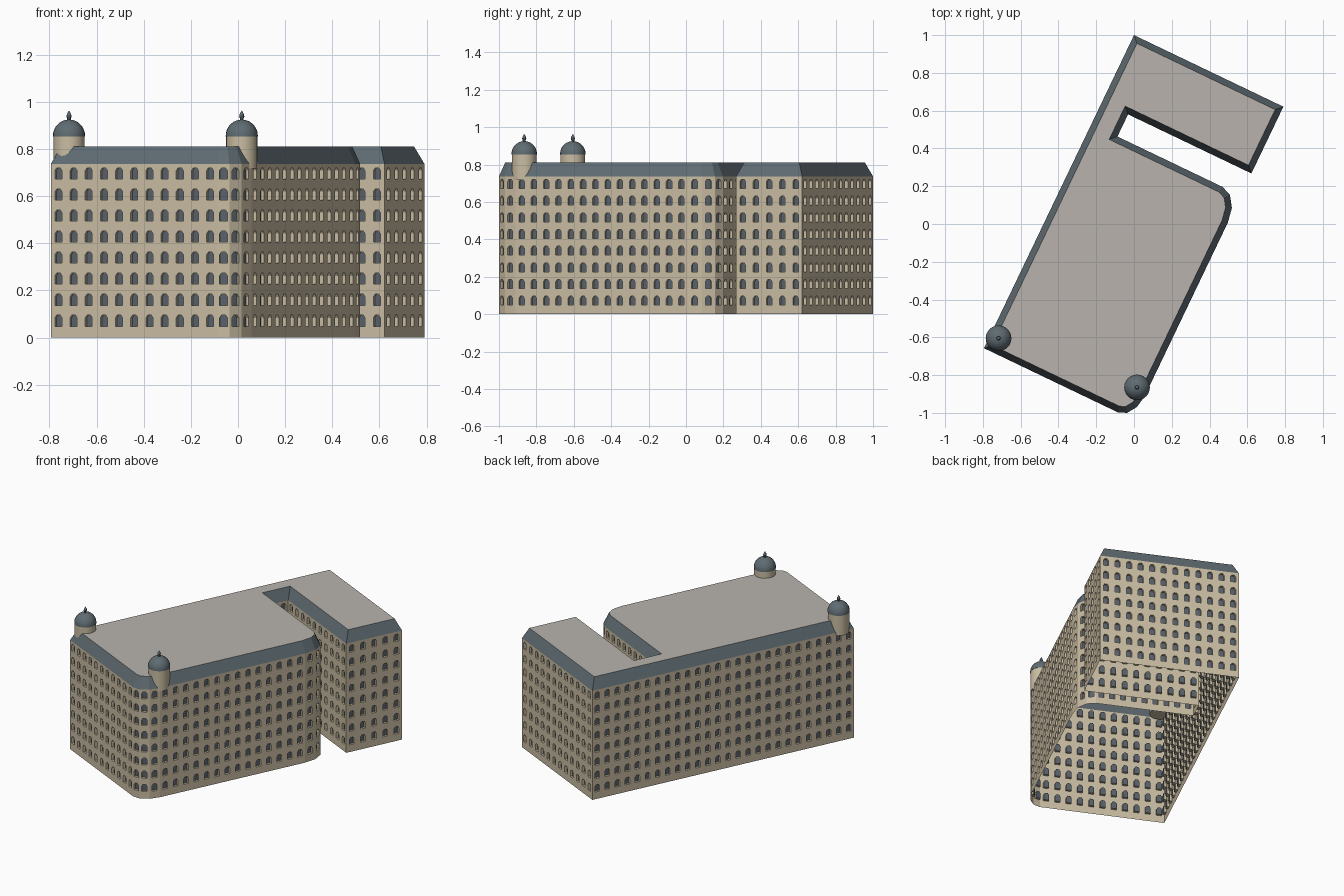
import bpy, bmesh, math
from mathutils import Vector

if "Cube" in bpy.data.objects:
    bpy.data.objects.remove(bpy.data.objects["Cube"])

def material(name, rgb):
    m = bpy.data.materials.new(name)
    m.diffuse_color = (*rgb, 1)
    m.use_nodes = True
    m.node_tree.nodes["Principled BSDF"].inputs["Base Color"].default_value = m.diffuse_color
    return m

STONE = material("sandstone", (0.59, 0.51, 0.365))
GLASS = material("window_glass", (0.10, 0.12, 0.145))
SLATE = material("slate", (0.115, 0.15, 0.17))
FLAT = material("flat_roof", (0.48, 0.45, 0.415))

def make_object(name, bm, mats, smooth=False):
    me = bpy.data.meshes.new(name)
    bm.to_mesh(me)
    bm.free()
    for m in mats:
        me.materials.append(m)
    ob = bpy.data.objects.new(name, me)
    bpy.context.collection.objects.link(ob)
    if smooth:
        bpy.ops.object.select_all(action='DESELECT')
        ob.select_set(True)
        bpy.context.view_layer.objects.active = ob
        bpy.ops.object.shade_smooth_by_angle(angle=math.radians(40))
    return ob

# Footprint in block coordinates: s across the block, t along it, corner at (0, 1)
ANG = math.radians(-25.6)
U = Vector((math.cos(ANG), math.sin(ANG), 0))
V = Vector((-math.sin(ANG), math.cos(ANG), 0))
ORIGIN = Vector((0, 1, 0))
W, L = 0.877, 1.838
EAVE, TOP, INSET = 0.737, 0.811, 0.033

def world(s, t, z=0):
    return ORIGIN + U * s + V * t + Vector((0, 0, z))

def arc(cs, ct, rs, rt, a0):
    return [(cs + rs * math.cos(math.radians(a0 + 30 * i)),
             ct + rt * math.sin(math.radians(a0 + 30 * i))) for i in range(4)]

outline = [(0, 0), (0, -L)]
outline += arc(W - 0.092, -L + 0.138, 0.092, 0.138, -90)   # rounded street corner
outline += arc(W - 0.107, -0.68, 0.107, 0.158, 0)          # rounded courtyard corner
outline += [(0.153, -0.522), (0.153, -0.392), (W, -0.392), (W, 0)]
pts = [world(s, t) for s, t in outline]
N = len(pts)

# Walls: every cell holds a recessed arched window
ROWS, PITCH, Z0 = 8, 0.0892, 0.072
HW, HH, DEPTH = 0.0165, 0.024, 0.0155
bm = bmesh.new()

def face(coords, mat):
    f = bm.faces.new([bm.verts.new(c) for c in coords])
    f.material_index = mat

for i in range(N):
    a, b = pts[i], pts[(i + 1) % N]
    length = (b - a).length
    d = (b - a) / length
    inward = Vector((-d.y, d.x, 0))
    cols = max(1, round(length / 0.0714 - 0.1))
    cw = length / cols
    for c in range(cols):
        for r in range(ROWS):
            zc = Z0 + r * PITCH
            lo = 0 if r == 0 else zc - PITCH / 2
            hi = EAVE if r == ROWS - 1 else zc + PITCH / 2
            x0, x1, xm = c * cw, (c + 1) * cw, (c + 0.5) * cw

            def P(x, z, depth=0):
                return a + d * x + inward * depth + Vector((0, 0, z))

            shape = [(xm - HW, zc - HH), (xm + HW, zc - HH),
                     (xm + HW, zc + HH * 0.5), (xm + HW * 0.5, zc + HH),
                     (xm - HW * 0.5, zc + HH), (xm - HW, zc + HH * 0.5)]
            w = [P(*q) for q in shape]
            k = [P(*q, DEPTH) for q in shape]
            bl, br, tr, tl = P(x0, lo), P(x1, lo), P(x1, hi), P(x0, hi)
            face([bl, br, w[1], w[0]], 0)
            face([br, tr, w[2], w[1]], 0)
            face([tr, w[3], w[2]], 0)
            face([tr, tl, w[4], w[3]], 0)
            face([tl, w[5], w[4]], 0)
            face([tl, bl, w[0], w[5]], 0)
            for j in range(6):
                n = (j + 1) % 6
                face([w[j], w[n], k[n], k[j]], 0)
            face(k, 1)
bmesh.ops.remove_doubles(bm, verts=bm.verts, dist=1e-5)
make_object("walls_with_windows", bm, [STONE, GLASS])

# Roof: sloped slate skirt, mitred inward, around a flat top
bm = bmesh.new()
low = [bm.verts.new(p + Vector((0, 0, EAVE))) for p in pts]
high = []
for i in range(N):
    d0 = (pts[i] - pts[i - 1]).normalized()
    d1 = (pts[(i + 1) % N] - pts[i]).normalized()
    n0, n1 = Vector((-d0.y, d0.x, 0)), Vector((-d1.y, d1.x, 0))
    off = (n0 + n1) * (INSET / (1 + n0.dot(n1)))
    high.append(bm.verts.new(pts[i] + off + Vector((0, 0, TOP))))
for i in range(N):
    n = (i + 1) % N
    bm.faces.new([low[i], low[n], high[n], high[i]])
bm.faces.new(high).material_index = 1
make_object("roof", bm, [SLATE, FLAT])

# Corner turrets: spun profiles for drum, dome and finial
def lathe(name, profile, centre, mat, segs=24):
    bm = bmesh.new()
    vs = [bm.verts.new((r, 0, z)) for r, z in profile]
    es = [bm.edges.new(e) for e in zip(vs, vs[1:])]
    bmesh.ops.spin(bm, geom=vs + es, axis=(0, 0, 1), cent=(0, 0, 0),
                   angle=2 * math.pi, steps=segs)
    bmesh.ops.remove_doubles(bm, verts=bm.verts, dist=1e-5)
    bmesh.ops.recalc_face_normals(bm, faces=bm.faces)
    ob = make_object(name, bm, [mat], smooth=True)
    ob.location = (*centre, 0)

dome = [(0.063, 0.853), (0.068, 0.853)]
dome += [(0.068 * math.cos(math.radians(a)), 0.857 + 0.068 * math.sin(math.radians(a)))
         for a in range(0, 91, 10)]
finial = [(0.009, 0.915), (0.008, 0.93), (0.011, 0.938), (0.009, 0.948), (0, 0.964)]
for side, centre in (("left", (-0.717, -0.605)), ("right", (0.016, -0.865))):
    lathe(side + "_turret_drum", [(0, 0.718), (0.066, 0.718), (0.066, 0.856)], centre, STONE)
    lathe(side + "_turret_dome", dome, centre, SLATE)
    lathe(side + "_turret_finial", finial, centre, SLATE, 8)
